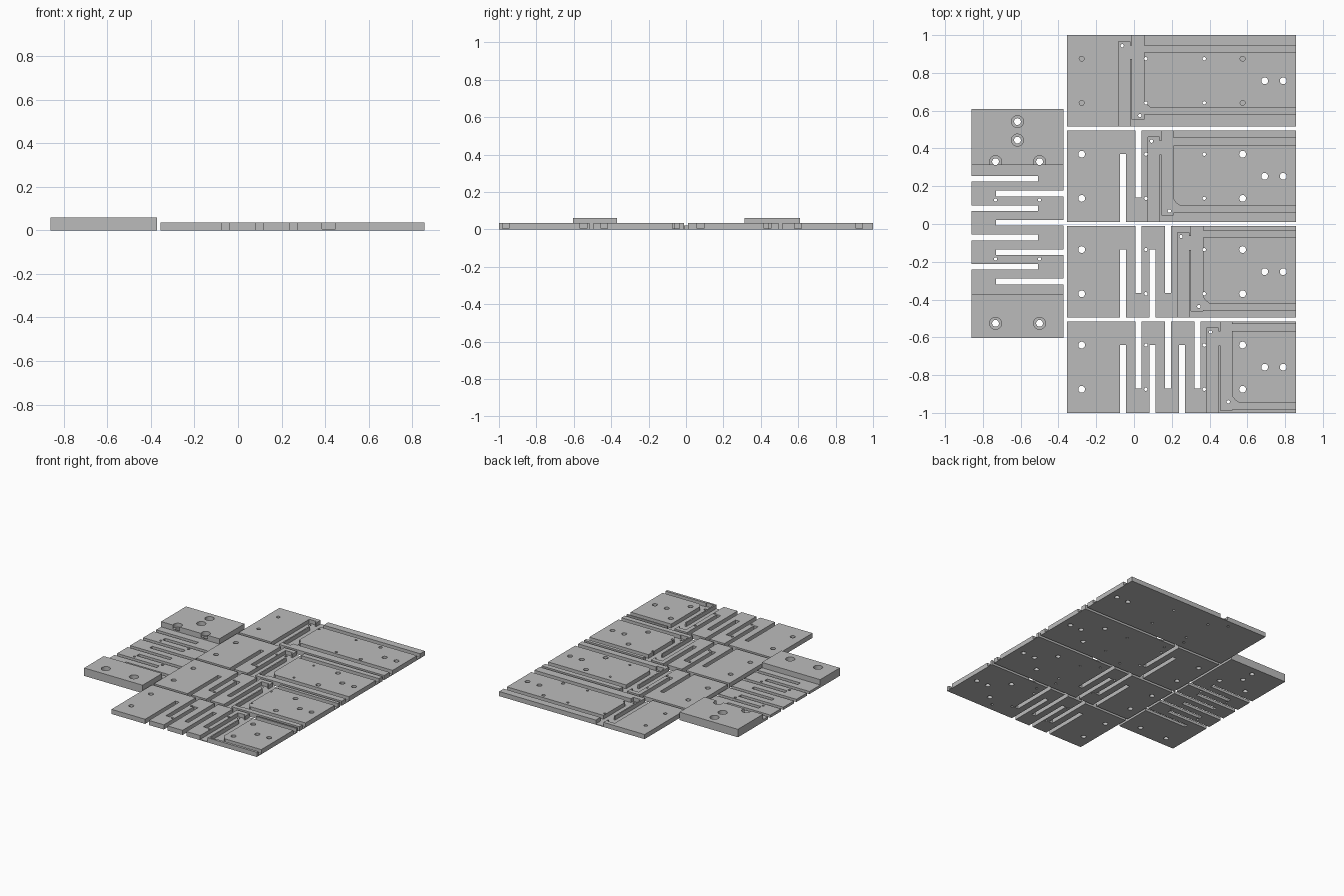
import bpy, bmesh, math
from mathutils import Vector

if "Cube" in bpy.data.objects:
    bpy.data.objects.remove(bpy.data.objects["Cube"])

grey = bpy.data.materials.new("light_grey")
grey.diffuse_color = (0.5, 0.5, 0.5, 1)
grey.use_nodes = True
grey.node_tree.nodes["Principled BSDF"].inputs["Base Color"].default_value = grey.diffuse_color

TOP, FLOOR = 0.035, 0.006       # plate height and channel floor
X0, X1 = -0.355, 0.857          # plate ends
DEPTH, PITCH, STEP = 0.484, 0.5053, 0.156


def prism(name, pts, direction):
    """Closed solid from a planar outline pushed along a direction."""
    bm = bmesh.new()
    face = bm.faces.new([bm.verts.new(p) for p in pts])
    out = bmesh.ops.extrude_face_region(bm, geom=[face])
    moved = [g for g in out["geom"] if isinstance(g, bmesh.types.BMVert)]
    bmesh.ops.translate(bm, verts=moved, vec=Vector(direction))
    bmesh.ops.recalc_face_normals(bm, faces=bm.faces)
    mesh = bpy.data.meshes.new(name)
    bm.to_mesh(mesh)
    bm.free()
    ob = bpy.data.objects.new(name, mesh)
    bpy.context.collection.objects.link(ob)
    return ob


def slab(name, pts, z0, z1):
    return prism(name, [(x, y, z0) for x, y in pts], (0, 0, z1 - z0))


def rect(x0, x1, y0, y1):
    return [(x0, y0), (x1, y0), (x1, y1), (x0, y1)]


def disc(x, y, r, n=24):
    return [(x + r * math.cos(2 * math.pi * i / n),
             y + r * math.sin(2 * math.pi * i / n)) for i in range(n)]


def carve(body, cuts):
    """Subtract (outline, floor z) cutters, then remove the cutters."""
    cutters = []
    for pts, z in cuts:
        c = slab("cutter", pts, z, 0.1)
        c.hide_render = True
        m = body.modifiers.new("cut", 'BOOLEAN')
        m.operation, m.solver, m.object = 'DIFFERENCE', 'EXACT', c
        cutters.append(c)
    dg = bpy.context.evaluated_depsgraph_get()
    mesh = bpy.data.meshes.new_from_object(body.evaluated_get(dg))
    body.modifiers.clear()
    body.data = mesh
    mesh.materials.clear()
    mesh.materials.append(grey)
    for c in cutters:
        bpy.data.objects.remove(c)
    bpy.context.view_layer.objects.active = body
    body.select_set(True)
    bpy.ops.object.shade_smooth_by_angle(angle=math.radians(30))
    body.select_set(False)


def channel(k, front, back, t1, t2, l1, l2):
    """Outline of the branching cable channel of plate k."""
    s = k * STEP
    a, b, c, d = -0.083 + s, -0.021 + s, -0.011 + s, 0.052 + s
    R, F, B = X1 + 0.02, front - 0.01, back + 0.01
    top, gap = back - 0.034, back - 0.127
    bottom = min(front + 0.036, l2 - 0.006)
    return [(a, F), (a, top), (b, top), (b, top - 0.02), (c, top - 0.02),
            (c, B), (d, B), (d, t1), (R, t1), (R, t2), (d, t2),
            (d, l1 + 0.035), (d + 0.015, l1 + 0.015), (d + 0.035, l1),
            (R, l1), (R, l2), (d, l2), (d, bottom), (c, bottom),
            (c, gap), (b, gap), (b, F)]


# Four channelled plates: channel rows as distances from the back edge
rows = [(0.055, 0.092, 0.383, 0.42), (0.04, 0.078, 0.398, 0.435),
        (0.025, 0.062, 0.41, 0.445), (0.013, 0.05, 0.43, 0.465)]
names = ["back_plate", "upper_middle_plate", "lower_middle_plate", "front_plate"]
for k, (name, row) in enumerate(zip(names, rows)):
    back = 1.0 - k * PITCH
    front = back - DEPTH
    mid = (front + back) / 2
    plate = slab(name, rect(X0, X1, front, back), 0, TOP)
    cuts = [(channel(k, front, back, *[back - r for r in row]), FLOOR)]
    # alternating flexure slots
    for i in range(k):
        x = i * STEP
        cuts.append((rect(x - 0.074, x - 0.042, front - 0.01, front + 0.36), -0.05))
        cuts.append((rect(x + 0.009, x + 0.041, back - 0.355, back + 0.01), -0.05))
    # mounting holes
    big, z = (0.013, FLOOR) if k == 0 else (0.018, -0.05)
    for y in (mid - 0.117, mid + 0.117):
        for x in (-0.277, 0.575):
            cuts.append((disc(x, y, big), z))
        for x in (0.063, 0.372):
            cuts.append((disc(x, y, 0.009, 16), -0.05))
    for x in (0.692, 0.79):
        cuts.append((disc(x, mid, 0.018), -0.05))
    # pin holes in the channel floor
    cuts.append((disc(-0.063 + k * STEP, back - 0.056, 0.009, 16), -0.05))
    cuts.append((disc(0.031 + k * STEP, front + 0.058, 0.009, 16), -0.05))
    carve(plate, cuts)

# Folded spring piece with two thick end blocks
L, R, H, T = -0.86, -0.373, 0.06, 0.02
side = [(-0.603, 0), (0.61, 0), (0.61, H), (0.312, H),
        (0.312, T), (-0.37, T), (-0.37, H), (-0.603, H)]
spring = prism("spring_clamp", [(L, y, z) for y, z in side], (R - L, 0, 0))
cuts = []
for i in range(8):
    y = 0.239 - i * 0.0776
    xs = (L - 0.01, -0.508) if i % 2 == 0 else (-0.73, R + 0.01)
    cuts.append((rect(*xs, y - 0.015, y + 0.015), -0.05))
# counterbored bolt holes
bolts = [(-0.617, 0.542), (-0.617, 0.444)]
bolts += [(x, y) for x in (-0.733, -0.5) for y in (0.33, -0.526)]
for x, y in bolts:
    cuts.append((disc(x, y, 0.032), 0.03))
    cuts.append((disc(x, y, 0.018), -0.05))
# small pin holes
for x in (-0.733, -0.5):
    for y in (0.127, -0.185):
        cuts.append((disc(x, y, 0.009, 16), -0.05))
carve(spring, cuts)
